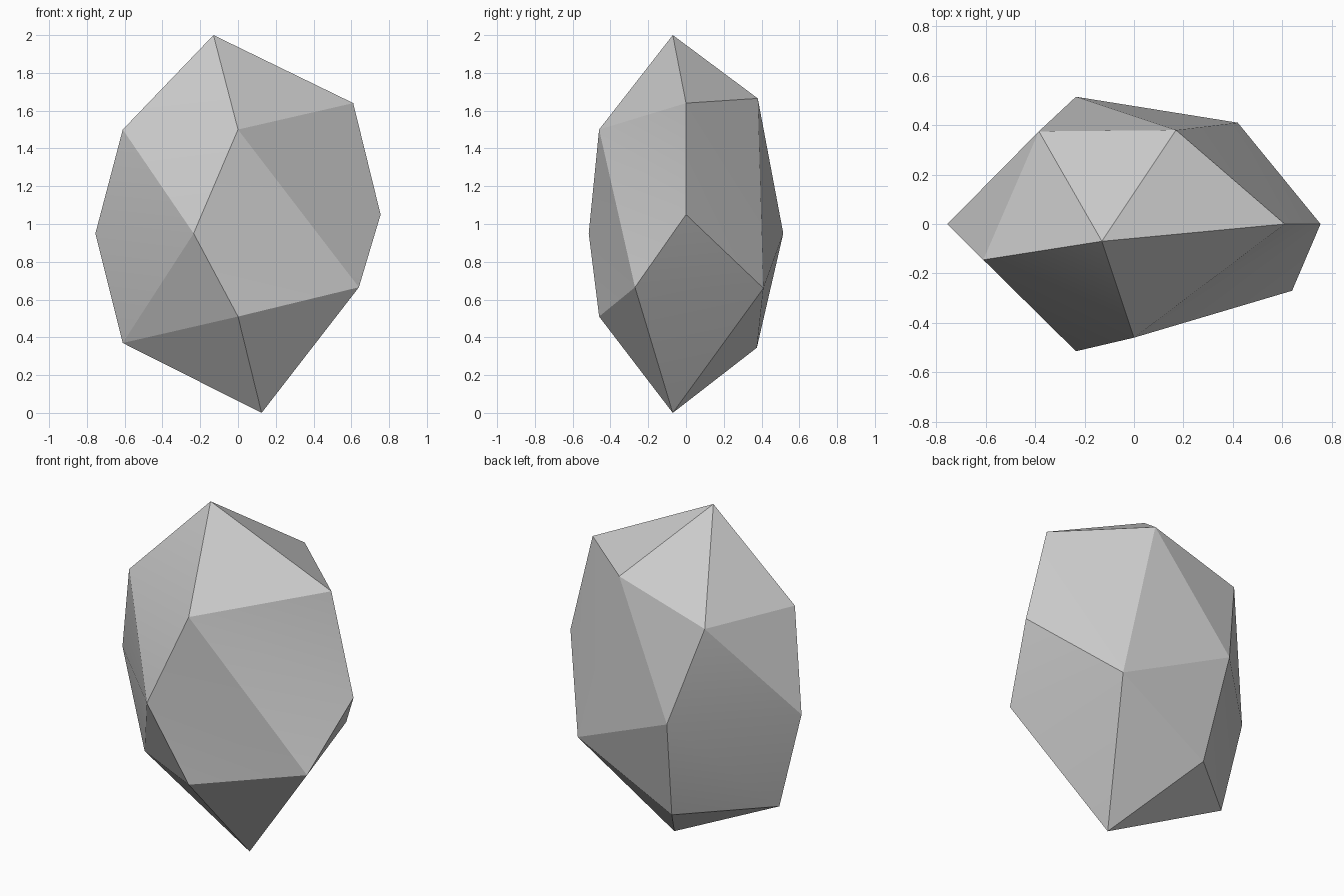
import bpy, bmesh, math

cube = bpy.data.objects.get("Cube")
if cube:
    bpy.data.objects.remove(cube)

# Stone colour
stone = bpy.data.materials.new("stone_grey")
stone.use_nodes = True
grey = (0.6, 0.6, 0.6, 1)
stone.diffuse_color = grey
stone.node_tree.nodes["Principled BSDF"].inputs["Base Color"].default_value = grey

# Corners of the faceted boulder
corners = {
    # crown
    "A": (-.13, -.07, 2), "B": (.61, 0, 1.64), "C": (-.61, -.145, 1.5),
    "D": (0, -.46, 1.5), "L": (.17, .38, 1.665), "M": (-.385, .375, 1.5),
    # waist
    "E": (.755, 0, 1.05), "I": (-.755, 0, .95), "J": (-.235, -.515, .95),
    "N": (-.235, .515, .95), "F": (.64, -.27, .665), "O": (.42, .41, .66),
    # foot
    "K": (0, -.46, .51), "H": (-.61, 0, .37), "P": (-.17, .375, .345),
    "G": (.125, -.07, 0),
}

# Facets: crown, waist, foot
facets = ("ACD ADB ABL ALM AMC "
          "CDJ CJI CMI MIN LMN LNO BEO BOL DBE DEF JDF JFK EFO "
          "NOP NIH NHP IJH HJK FGO OPG HKG KGF HPG").split()

bm = bmesh.new()
verts = {name: bm.verts.new(co) for name, co in corners.items()}
for facet in facets:
    bm.faces.new([verts[c] for c in facet])
bmesh.ops.recalc_face_normals(bm, faces=bm.faces)
mesh = bpy.data.meshes.new("boulder")
bm.to_mesh(mesh)
bm.free()
mesh.materials.append(stone)

boulder = bpy.data.objects.new("boulder", mesh)
bpy.context.collection.objects.link(boulder)

# Soften only the nearly flat seams
bpy.ops.object.select_all(action='DESELECT')
boulder.select_set(True)
bpy.context.view_layer.objects.active = boulder
bpy.ops.object.shade_smooth_by_angle(angle=math.radians(14))
